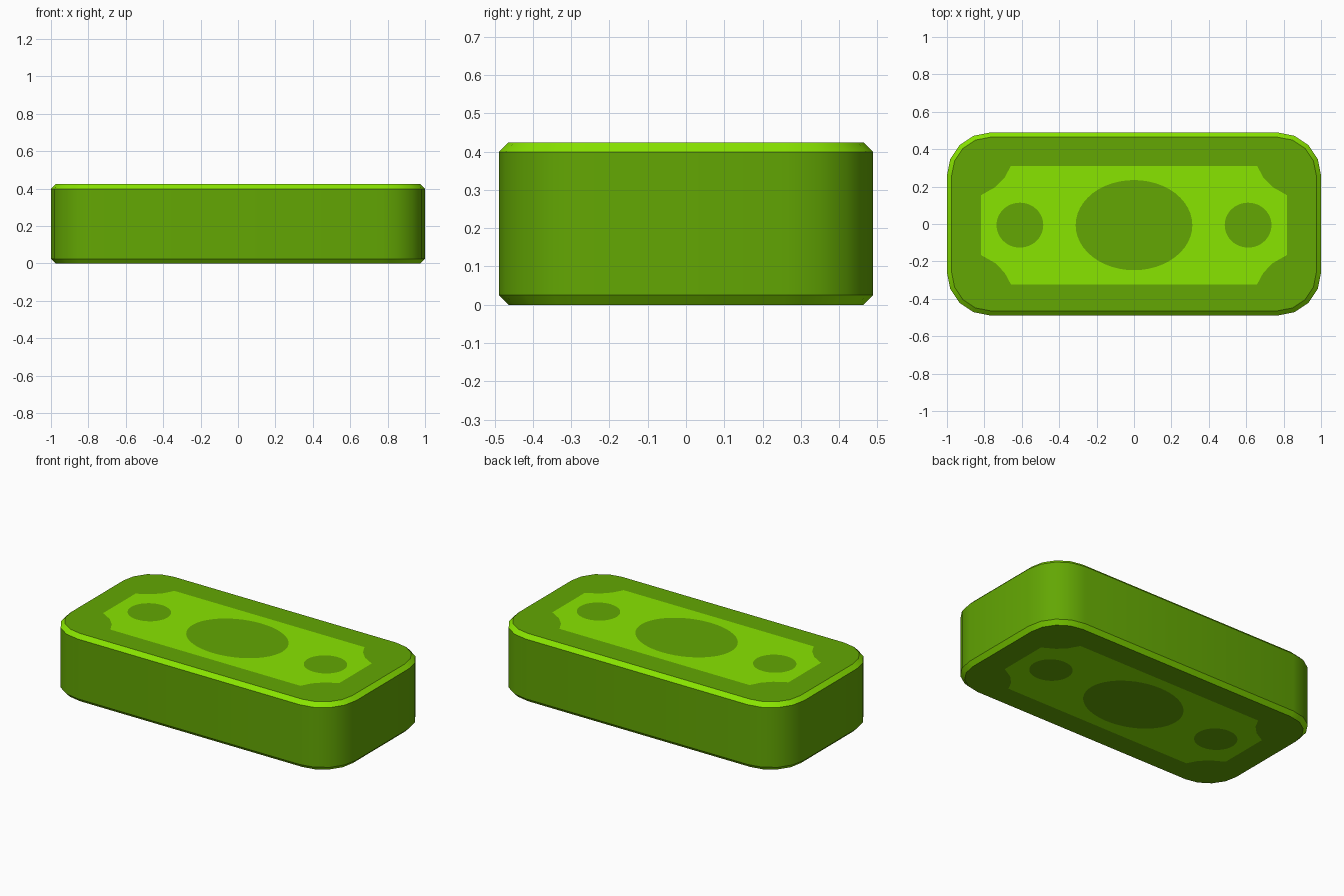
import bpy, bmesh, math
from mathutils import Vector

if "Cube" in bpy.data.objects:
    bpy.data.objects.remove(bpy.data.objects["Cube"])

HX, HY, R, H, C = 1.0, 0.489, 0.23, 0.424, 0.025
SHIFT = -0.006  # the printed pattern sits slightly towards the front


def material(name, rgb):
    m = bpy.data.materials.new(name)
    m.diffuse_color = (*rgb, 1)
    m.use_nodes = True
    m.node_tree.nodes["Principled BSDF"].inputs["Base Color"].default_value = m.diffuse_color
    return m


def rounded_outline(inset):
    pts = []
    for q, (sx, sy) in enumerate([(1, 1), (-1, 1), (-1, -1), (1, -1)]):
        for i in range(5):
            a = math.radians(90 * q + 22.5 * i)
            pts.append((sx * (HX - R) + (R - inset) * math.cos(a),
                        sy * (HY - R) + (R - inset) * math.sin(a)))
    return pts


def ellipse(cx, rx, ry, n=48):
    return [(cx + rx * math.cos(math.tau * i / n),
             SHIFT + ry * math.sin(math.tau * i / n)) for i in range(n)]


def panel_outline():
    notch = [(0.818, 0.16), (0.742, 0.203), (0.692, 0.254), (0.658, 0.317)]
    right = [(x, -y) for x, y in reversed(notch)] + notch
    return [(x, y + SHIFT) for x, y in right + [(-x, -y) for x, y in right]]


bm = bmesh.new()


def ring(pts, z):
    return [bm.verts.new((x, y, z)) for x, y in pts]


def loop_edges(vs):
    return [bm.edges.get(p) or bm.edges.new(p) for p in zip(vs, vs[1:] + vs[:1])]


# Dark wall with light chamfers at top and bottom
levels = [ring(rounded_outline(i), z)
          for i, z in [(C, 0), (0, C), (0, H - C), (C, H)]]
for k, (lo, hi) in enumerate(zip(levels, levels[1:])):
    n = len(lo)
    for i in range(n):
        j = (i + 1) % n
        f = bm.faces.new((lo[i], lo[j], hi[j], hi[i]))
        f.material_index = 0 if k == 1 else 1

# Top and bottom faces, cut into border, light panel and dark discs
for outer, z, up in [(levels[0], 0, -1), (levels[3], H, 1)]:
    panel = ring(panel_outline(), z)
    discs = [ring(ellipse(*e), z) for e in
             [(0, 0.312, 0.241), (-0.61, 0.125, 0.12), (0.61, 0.125, 0.12)]]
    panel_edges = loop_edges(panel)
    disc_edges = [e for d in discs for e in loop_edges(d)]
    for edges, index in [(loop_edges(outer) + panel_edges, 0),
                         (panel_edges + disc_edges, 1)]:
        made = bmesh.ops.triangle_fill(bm, use_beauty=True, edges=edges,
                                       normal=Vector((0, 0, up)))
        for f in made["geom"]:
            if isinstance(f, bmesh.types.BMFace):
                f.material_index = index
    for d in discs:
        bm.faces.new(d)

bmesh.ops.recalc_face_normals(bm, faces=bm.faces[:])
mesh = bpy.data.meshes.new("banknote_bundle")
bm.to_mesh(mesh)
bm.free()
mesh.materials.append(material("dark green", (0.125, 0.386, 0.001)))
mesh.materials.append(material("light green", (0.25, 0.78, 0.0)))
obj = bpy.data.objects.new("banknote_bundle", mesh)
bpy.context.collection.objects.link(obj)
bpy.context.view_layer.objects.active = obj
obj.select_set(True)
bpy.ops.object.shade_smooth_by_angle(angle=math.radians(30))
